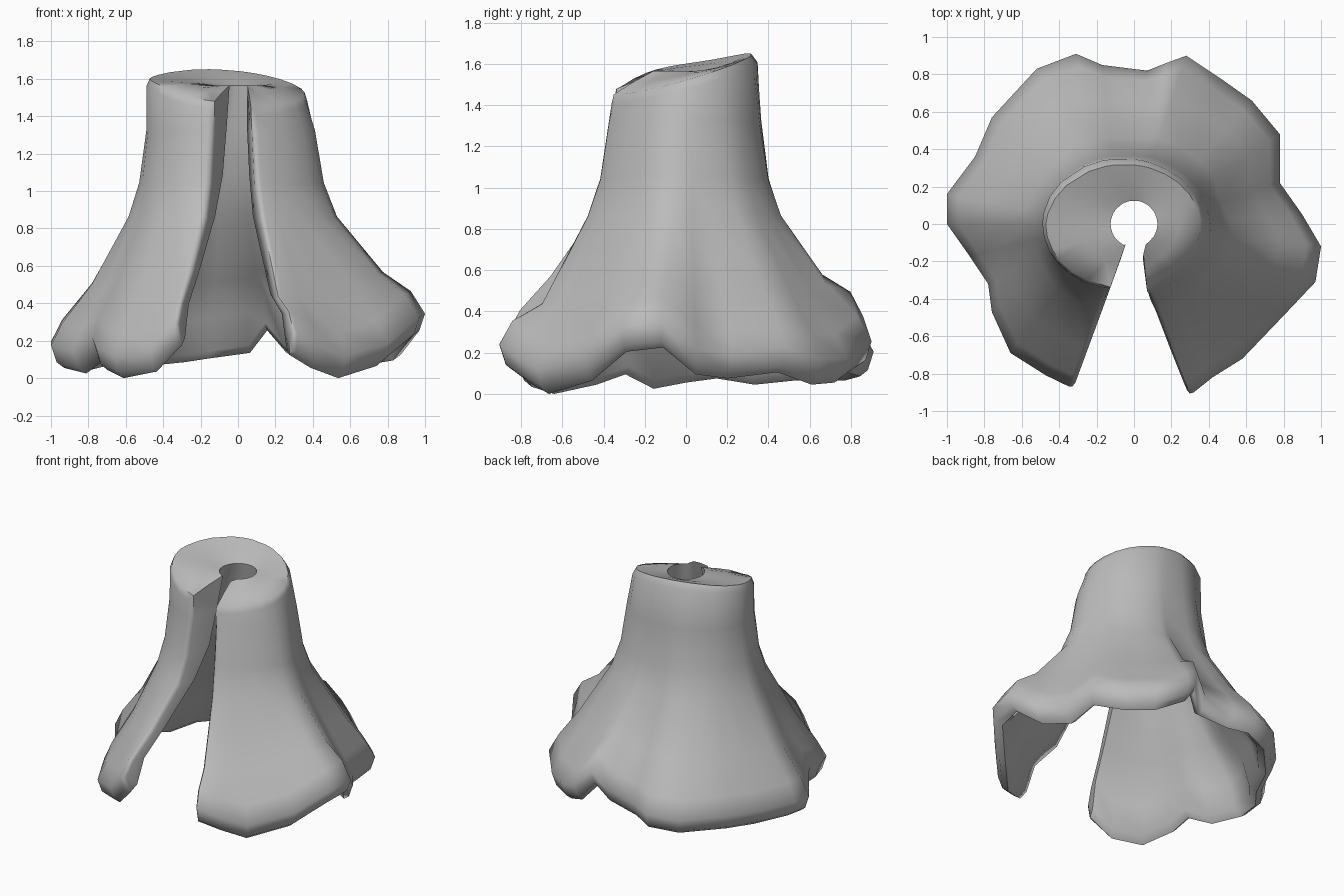
import bpy, bmesh, math
from mathutils import Vector

if "Cube" in bpy.data.objects:
    bpy.data.objects.remove(bpy.data.objects["Cube"])

# Flared hem, counter-clockwise from the right of the front slit: x, y, height of lower edge
HEM = [(.295, -.92, .13), (.42, -.82, .06), (.58, -.72, .005), (.80, -.49, .07), (.97, -.31, .21),
       (1.0, -.12, .23), (.90, .05, .10), (.78, .22, .08), (.78, .48, .11), (.63, .66, .05),
       (.46, .78, .06), (.28, .90, .14), (.17, .86, .26), (.07, .82, .14), (-.17, .85, .11),
       (-.31, .91, .09), (-.52, .83, .07), (-.76, .57, .07), (-.85, .36, .05), (-1.0, .16, .08),
       (-1.0, 0, .06), (-.88, -.17, .03), (-.78, -.32, .10), (-.76, -.47, .05),
       (-.66, -.69, .005), (-.47, -.81, .04), (-.325, -.88, .18)]
# The two slit edges have their own rim and hole points
LAST = len(HEM) - 1
SLIT = {0: ((.07, -.36), (.05, -.16)), LAST: ((-.13, -.35), (-.045, -.11))}
# Height change of the skirt's middle near the slit
MID = {0: -.08, 1: -.06, 2: -.04, LAST - 1: .03, LAST: .03}


def section(index):
    """Closed cross-section of the shell at one point of the hem."""
    x, y, zh = HEM[index]
    a = math.atan2(y, x + .06)
    c, s = math.cos(a), math.sin(a)
    rim, hole = (-.06 + .43 * c, .35 * s), (.125 * c, .125 * s)
    if index in SLIT:
        rim, hole = SLIT[index]
    rim, hole, hem = Vector(rim), Vector(hole), Vector((x, y))
    out = hem.normalized()
    zb = zh + .12
    # slanted top, raised on the left of the slit
    ztop = 1.545 + .095 * s - .03 * c + .035 * max(0, math.cos(a + math.radians(150))) ** 4
    k = .4 * (zb - .22) + MID.get(index, 0)
    w = .035 * c

    def body(f, inset=0):
        p = rim.lerp(hem, f)
        return p - (p.normalized() if f < .2 else out) * inset

    # flat top
    edge = rim.lerp(hole, .05 + .09 * max(s, 0))
    pts = [(hole, 1.57), (edge.lerp(hole, .5), (ztop + 1.59) / 2), (edge, ztop + .012)]
    # flaring outside
    pts += [(body(0), ztop - .03), (body(.035 + w), 1.33), (body(.11 + w), 1.05),
            (body(.22 + w), .87), (body(.61 + w), .52 + k), (body(.88), zb + .12)]
    # rolled lower edge
    pts += [(hem, zb), (hem - out * .03, zh + .03), (hem - out * .07, zh),
            (hem - out * .12, zh + .04)]
    # hollow inside, a narrow funnel at the top
    pts += [(body(.88, .11), zb + .1), (body(.61 + w, .12), .52 + k), (body(.22 + w, .14), .87),
            (hole.lerp(body(.11 + w, .15), .7), 1.09),
            (hole.lerp(body(.035 + w, .17), .5), 1.35)]
    return [(p.x, p.y, z) for p, z in pts]


bm = bmesh.new()
cols = [[bm.verts.new(p) for p in section(i)] for i in range(len(HEM))]
n = len(cols[0])
for a, b in zip(cols, cols[1:]):
    for i in range(n):
        j = (i + 1) % n
        bm.faces.new((a[i], a[j], b[j], b[i]))

# walls of the front slit
ends = (cols[0], cols[-1])
for col in ends:
    bm.faces.new(col)
bmesh.ops.recalc_face_normals(bm, faces=bm.faces)

# soften the corners of the slit
edges = [bm.edges.get((col[i], col[i + 1])) for col in ends for i in range(3, 10)]
bmesh.ops.bevel(bm, geom=edges, offset=.03, segments=2, profile=.5, affect='EDGES')
bmesh.ops.triangulate(bm, faces=[f for f in bm.faces if len(f.verts) > 4])

# keep the lowest point on the ground
low = min(v.co.z for v in bm.verts)
for v in bm.verts:
    v.co.z -= low

mesh = bpy.data.meshes.new("flared_shell")
bm.to_mesh(mesh)
bm.free()
shell = bpy.data.objects.new("flared_shell", mesh)
bpy.context.collection.objects.link(shell)
mat = bpy.data.materials.new("plain grey")
mat.diffuse_color = (.5, .5, .5, 1)
mat.use_nodes = True
mat.node_tree.nodes["Principled BSDF"].inputs["Base Color"].default_value = mat.diffuse_color
mesh.materials.append(mat)

bpy.context.view_layer.objects.active = shell
shell.select_set(True)
bpy.ops.object.shade_smooth_by_angle(angle=math.radians(62))
